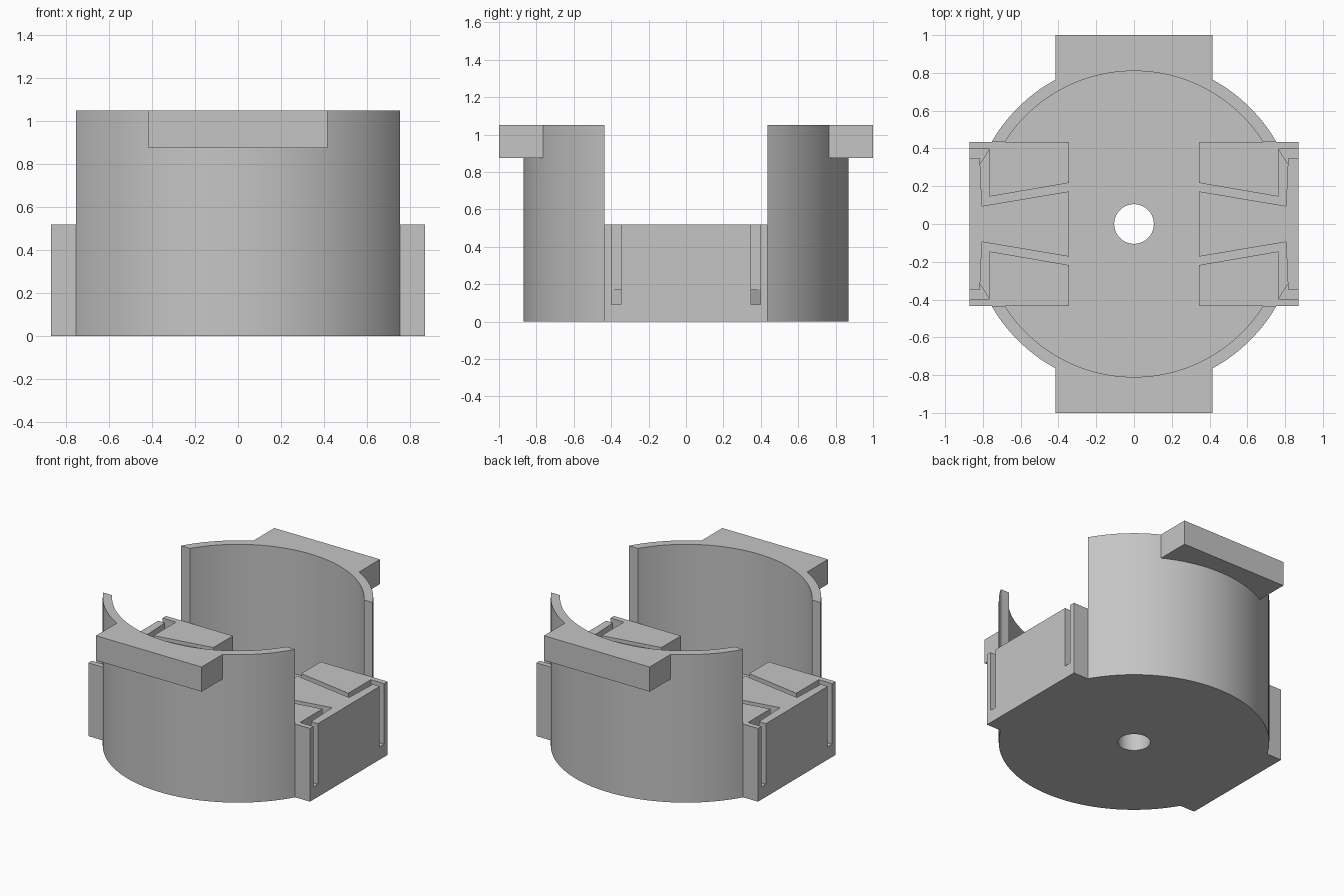
import bpy
import bmesh
from math import radians

cube = bpy.data.objects.get("Cube")
if cube:
    bpy.data.objects.remove(cube, do_unlink=True)

# Main levels and sizes
OUTER, INNER, HOLE = 0.87, 0.81, 0.105
FLOOR, NOTCH, DECK, TOP, ABOVE = 0.17, 0.09, 0.52, 1.05, 1.3
GAP = 0.435

grey = bpy.data.materials.new("plain grey")
grey.use_nodes = True
colour = (0.56, 0.56, 0.56, 1)
grey.diffuse_color = colour
grey.node_tree.nodes["Principled BSDF"].inputs["Base Color"].default_value = colour


def prism(name, outline, z0, z1):
    """Extrude a flat outline between two heights."""
    bm = bmesh.new()
    face = bm.faces.new([bm.verts.new((x, y, z0)) for x, y in outline])
    new = bmesh.ops.extrude_face_region(bm, geom=[face])["geom"]
    bmesh.ops.translate(bm, vec=(0, 0, z1 - z0),
                        verts=[v for v in new if isinstance(v, bmesh.types.BMVert)])
    bmesh.ops.recalc_face_normals(bm, faces=bm.faces)
    mesh = bpy.data.meshes.new(name)
    bm.to_mesh(mesh)
    bm.free()
    obj = bpy.data.objects.new(name, mesh)
    bpy.context.collection.objects.link(obj)
    mesh.materials.append(grey)
    return obj


def box(name, x0, x1, y0, y1, z0, z1):
    return prism(name, [(x0, y0), (x1, y0), (x1, y1), (x0, y1)], z0, z1)


def cylinder(name, radius, z0, z1, sides):
    bpy.ops.mesh.primitive_cylinder_add(vertices=sides, radius=radius, depth=z1 - z0,
                                        location=(0, 0, (z0 + z1) / 2),
                                        rotation=(0, 0, radians(180 / sides)))
    obj = bpy.context.object
    bpy.ops.object.transform_apply(location=True, rotation=True, scale=True)
    obj.name = name
    obj.data.materials.append(grey)
    return obj


def combine(target, tool, operation):
    """Apply a boolean and discard the tool."""
    mod = target.modifiers.new(operation, 'BOOLEAN')
    mod.operation, mod.solver, mod.object = operation, 'EXACT', tool
    bpy.context.view_layer.objects.active = target
    bpy.ops.object.modifier_apply(modifier=mod.name)
    bpy.data.objects.remove(tool, do_unlink=True)


# Round cup with two rim tabs
body = cylinder("cup_body", OUTER, 0, TOP, 128)
for s in (-1, 1):
    combine(body, box("rim_tab", -0.415, 0.415, *sorted((0.6 * s, s)), 0.875, TOP), 'UNION')
combine(body, cylinder("cavity", INNER, FLOOR, ABOVE, 128), 'DIFFERENCE')

# Wide side openings, then the solid side blocks
combine(body, box("side_gap", -1.2, 1.2, -GAP, GAP, DECK, ABOVE), 'DIFFERENCE')
for s in (-1, 1):
    combine(body, box("side_block", *sorted((0.345 * s, OUTER * s)), -GAP, GAP, 0, DECK), 'UNION')

# Centre hole
combine(body, cylinder("centre_hole", HOLE, -0.2, 0.4, 48), 'DIFFERENCE')

# Bent wire slots: a shallow inner run and a deeper exit notch
inner_run = [(0.3, 0.225), (0.3, 0.18), (0.805, 0.095), (0.815, 0.33),
             (0.765, 0.397), (0.765, 0.145)]
exit_notch = [(0.765, 0.397), (0.815, 0.32), (0.815, 0.347), (1.0, 0.347), (1.0, 0.397)]
for sx in (-1, 1):
    for sy in (-1, 1):
        for name, path, low in (("slot_run", inner_run, FLOOR), ("slot_exit", exit_notch, NOTCH)):
            outline = [(x * sx, y * sy) for x, y in path]
            combine(body, prism(name, outline, low, ABOVE), 'DIFFERENCE')

# Merge coplanar pieces and shade the round walls smooth
bm = bmesh.new()
bm.from_mesh(body.data)
bmesh.ops.remove_doubles(bm, verts=bm.verts, dist=0.0002)
bmesh.ops.dissolve_limit(bm, angle_limit=radians(0.5), verts=bm.verts, edges=bm.edges)
for face in bm.faces:
    face.material_index = 0
bm.to_mesh(body.data)
bm.free()
body.data.materials.clear()
body.data.materials.append(grey)
bpy.ops.object.select_all(action='DESELECT')
body.select_set(True)
bpy.context.view_layer.objects.active = body
bpy.ops.object.shade_smooth_by_angle(angle=radians(25))
